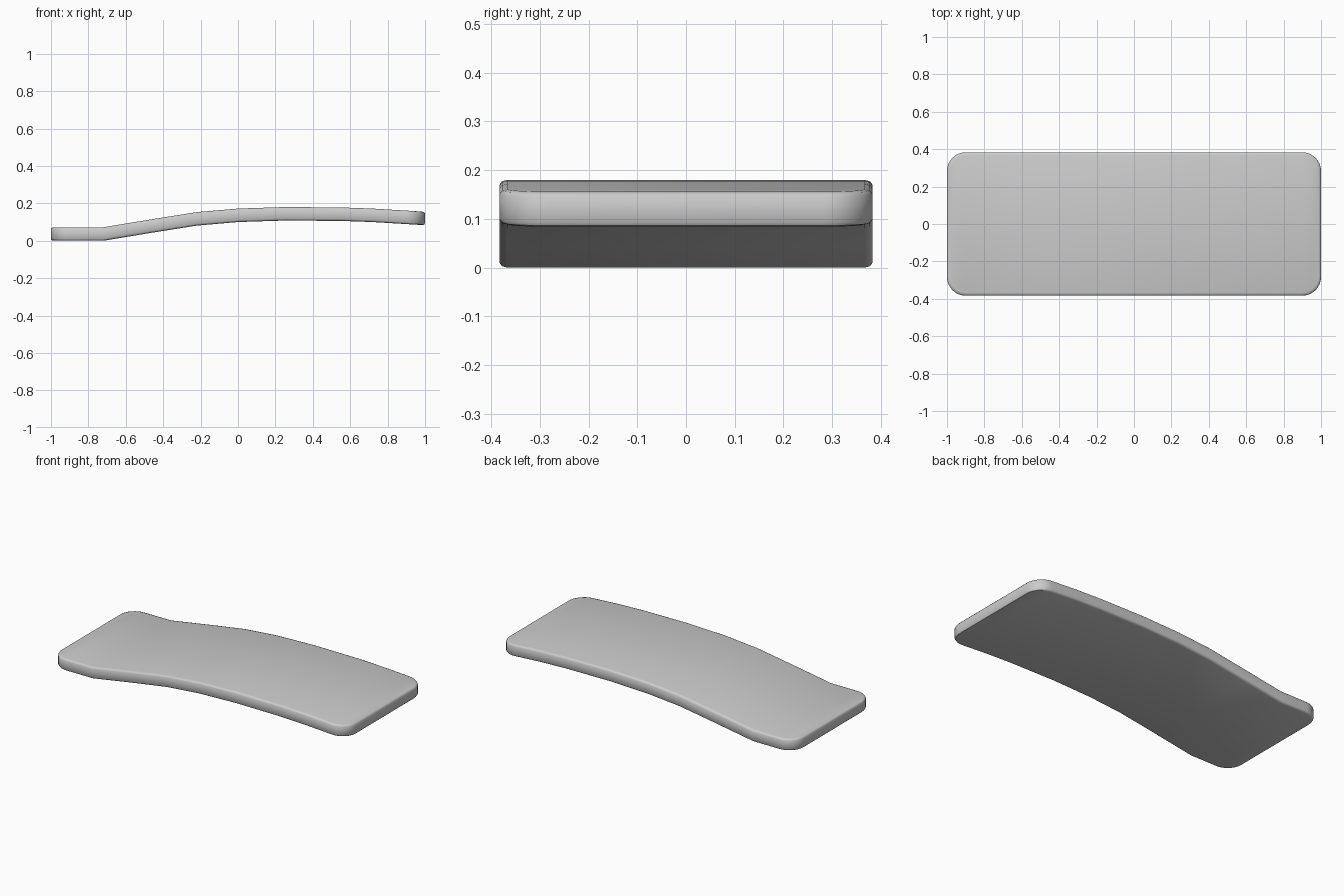
import bpy, bmesh, math

cube = bpy.data.objects.get("Cube")
if cube:
    bpy.data.objects.remove(cube, do_unlink=True)

HALF_X, HALF_Y, RADIUS, THICK = 1.0, 0.383, 0.1, 0.072
CORNER_STEPS = 8

# Underside height along the length
BOTTOM = [(-1, 0), (-0.72, 0), (-0.46, 0.043), (-0.22, 0.081), (0, 0.1),
          (0.25, 0.108), (0.55, 0.106), (0.72, 0.1), (1, 0.083)]


def height(x):
    for (x0, z0), (x1, z1) in zip(BOTTOM, BOTTOM[1:]):
        if x <= x1:
            return z0 + (z1 - z0) * (x - x0) / (x1 - x0)
    return BOTTOM[-1][1]


def half_outline(inset):
    """Rounded outline of the +y side, from the -x end to the +x end."""
    r = RADIUS - inset
    cx, cy = HALF_X - RADIUS, HALF_Y - RADIUS
    arc = [(cx + r * math.sin(a), cy + r * math.cos(a))
           for a in (i * math.pi / 2 / CORNER_STEPS for i in range(CORNER_STEPS + 1))]
    left = [(-x, y) for x, y in reversed(arc)]
    middle = [(x, HALF_Y - inset) for x, _ in BOTTOM[1:-1]]
    return left + middle + arc


# Stack of outlines: softened lower rim, wall, softened upper rim
LEVELS = [(0.016, 0), (0.005, 0.003), (0, 0.01),
          (0, THICK - 0.01), (0.005, THICK - 0.003), (0.016, THICK)]
bm = bmesh.new()
rings = []
for inset, dz in LEVELS:
    half = half_outline(inset)
    loop = half + [(x, -y) for x, y in reversed(half)]
    rings.append([bm.verts.new((x, y, height(x) + dz)) for x, y in loop])

n = len(rings[0])
for low, high in zip(rings, rings[1:]):
    for i in range(n):
        j = (i + 1) % n
        bm.faces.new((low[i], low[j], high[j], high[i]))

# Top and bottom skins as strips across the width
for ring in (rings[0], rings[-1]):
    for i in range(n // 2 - 1):
        bm.faces.new((ring[i], ring[i + 1], ring[n - 2 - i], ring[n - 1 - i]))
bmesh.ops.recalc_face_normals(bm, faces=bm.faces[:])

mesh = bpy.data.meshes.new("curved_board")
bm.to_mesh(mesh)
bm.free()
board = bpy.data.objects.new("curved_board", mesh)
bpy.context.collection.objects.link(board)

# Plain grey finish
grey = bpy.data.materials.new("plain_grey")
grey.use_nodes = True
colour = (0.6, 0.6, 0.6, 1)
grey.diffuse_color = colour
grey.node_tree.nodes["Principled BSDF"].inputs["Base Color"].default_value = colour
mesh.materials.append(grey)

bpy.context.view_layer.objects.active = board
board.select_set(True)
bpy.ops.object.shade_smooth_by_angle(angle=math.radians(40))
